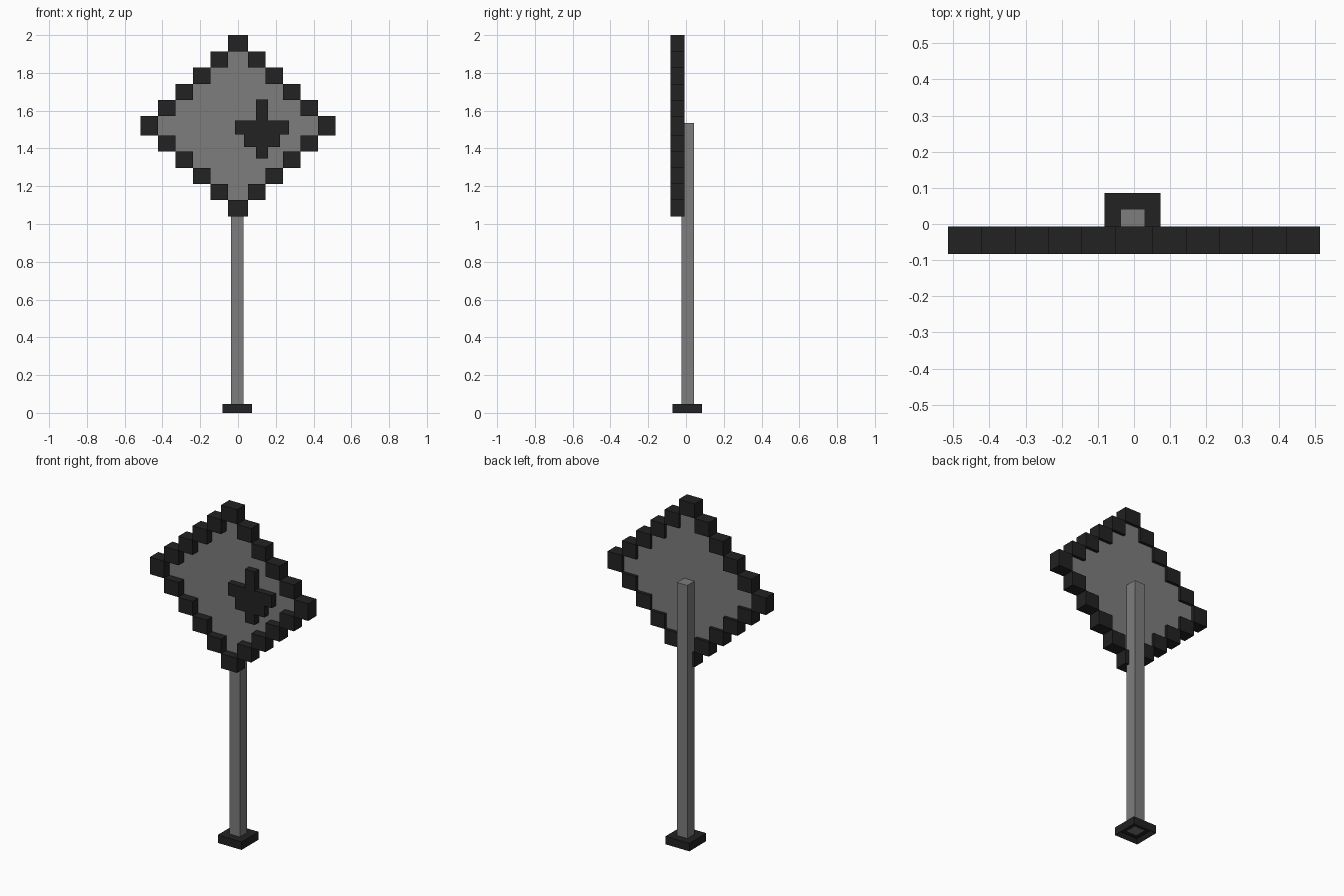
import bpy, bmesh

cube = bpy.data.objects.get("Cube")
if cube:
    bpy.data.objects.remove(cube, do_unlink=True)


def material(name, value):
    m = bpy.data.materials.new(name)
    m.use_nodes = True
    colour = (value, value, value, 1)
    m.diffuse_color = colour
    m.node_tree.nodes["Principled BSDF"].inputs["Base Color"].default_value = colour
    return m


black = material("black", 0.016)
grey = material("grey", 0.205)


def add_box(bm, x0, x1, y0, y1, z0, z1):
    verts = bmesh.ops.create_cube(bm, size=1)["verts"]
    for v in verts:
        v.co = (x1 if v.co.x > 0 else x0,
                y1 if v.co.y > 0 else y0,
                z1 if v.co.z > 0 else z0)
    return verts


def add_plate(bm, outline, y0, y1):
    """Extrude an x-z outline from y0 to y1."""
    face = bm.faces.new([bm.verts.new((x, y0, z)) for x, z in outline])
    grown = bmesh.ops.extrude_face_region(bm, geom=[face])["geom"]
    for v in grown:
        if isinstance(v, bmesh.types.BMVert):
            v.co.y = y1


def finish(bm, name, mat):
    bmesh.ops.recalc_face_normals(bm, faces=bm.faces[:])
    mesh = bpy.data.meshes.new(name)
    bm.to_mesh(mesh)
    bm.free()
    mesh.materials.append(mat)
    ob = bpy.data.objects.new(name, mesh)
    bpy.context.collection.objects.link(ob)
    return ob


# Stepped diamond: half widths and half heights of each step
STEPS = 5
MID_Z = 1.52
xs = [0.052 + 0.0926 * k for k in range(STEPS + 1)]
zs = [0.0505 + 0.0859 * k for k in range(STEPS + 1)]
FRONT, BACK = -0.083, -0.007

# Border blocks, mirrored into all four quadrants
bm = bmesh.new()
for s in (1, -1):
    add_box(bm, -xs[0], xs[0], FRONT, BACK,
            *sorted((MID_Z + s * zs[-2], MID_Z + s * zs[-1])))
    add_box(bm, *sorted((s * xs[-2], s * xs[-1])), FRONT, BACK,
            MID_Z - zs[0], MID_Z + zs[0])
    for k in range(1, STEPS):
        for t in (1, -1):
            add_box(bm, *sorted((s * xs[k - 1], s * xs[k])), FRONT, BACK,
                    *sorted((MID_Z + t * zs[STEPS - k - 1], MID_Z + t * zs[STEPS - k])))
finish(bm, "sign_border", black)

# Thin stepped panel inside the border
quarter = []
for j in range(STEPS):
    w = xs[STEPS - 1 - j]
    if j:
        quarter.append((w, zs[j - 1]))
    quarter.append((w, zs[j]))
right = [(x, MID_Z - z) for x, z in reversed(quarter)] + [(x, MID_Z + z) for x, z in quarter]
bm = bmesh.new()
add_plate(bm, right + [(-x, z) for x, z in reversed(right)], -0.033, -0.025)
finish(bm, "sign_panel", grey)

# Raised cross symbol, offset to the left of the panel
half = [(0.0315, 1.658), (0.0315, 1.548), (0.143, 1.548), (0.143, 1.475),
        (0.095, 1.475), (0.095, 1.407), (0.0315, 1.407), (0.0315, 1.346)]
bm = bmesh.new()
add_plate(bm, [(0.127 + x, z) for x, z in half]
          + [(0.127 - x, z) for x, z in reversed(half)], -0.072, -0.03)
finish(bm, "sign_symbol", black)

# Square post
bm = bmesh.new()
add_box(bm, -0.038, 0.03, -0.025, 0.042, 0.02, 1.535)
finish(bm, "post", grey)

# Foot with a recessed underside
bm = bmesh.new()
add_box(bm, -0.082, 0.073, -0.071, 0.086, 0, 0.047)
bm.faces.ensure_lookup_table()
bm.normal_update()
under = min(bm.faces, key=lambda f: f.calc_center_median().z)
bmesh.ops.inset_region(bm, faces=[under], thickness=0.025)
for v in under.verts:
    v.co.z = 0.021
finish(bm, "foot", black)
